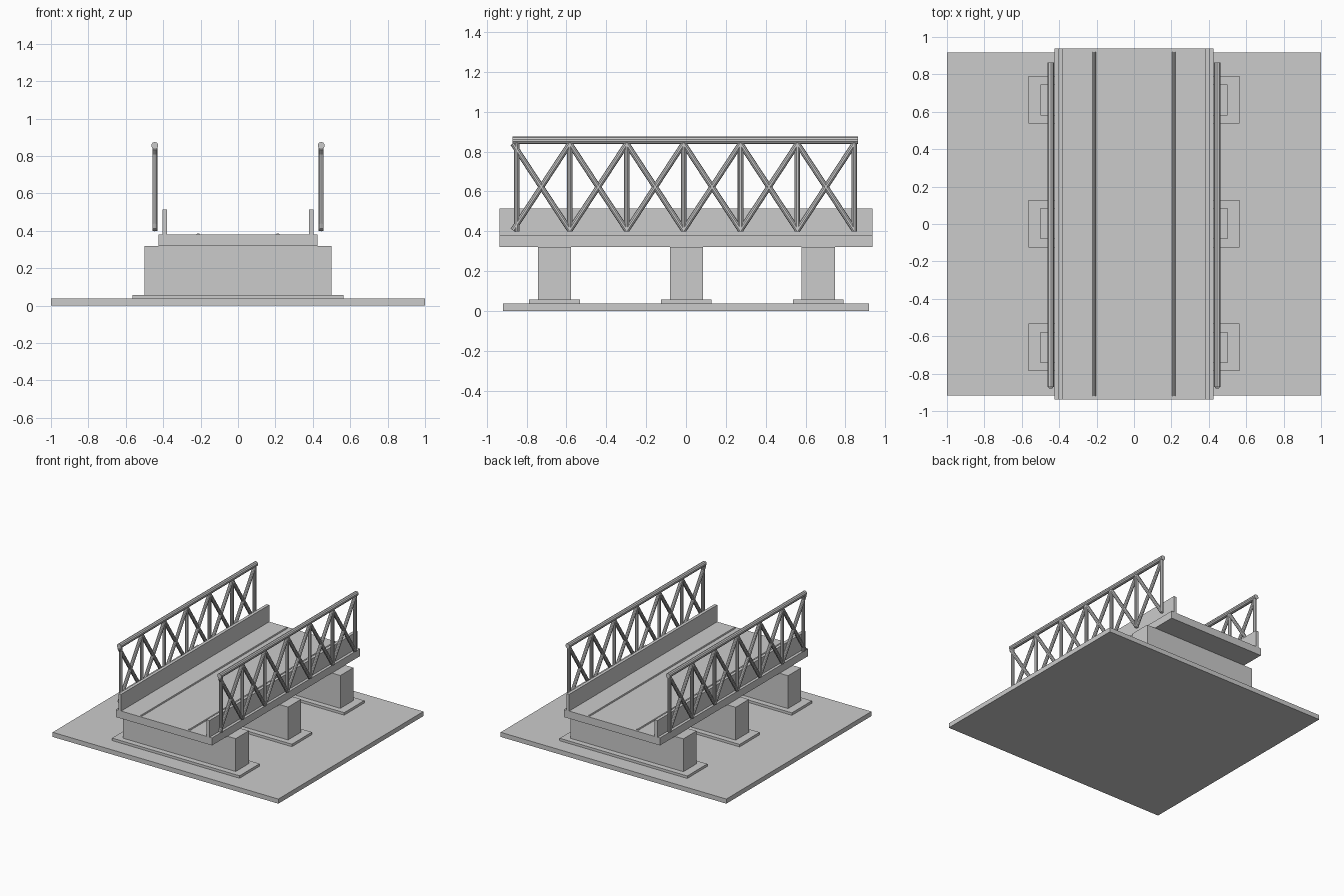
import bpy
from mathutils import Vector

if "Cube" in bpy.data.objects:
    bpy.data.objects.remove(bpy.data.objects["Cube"])


def box(name, x, y, z):
    """Box from (min, max) ranges on each axis."""
    bpy.ops.mesh.primitive_cube_add(size=1, location=[(a + b) / 2 for a, b in (x, y, z)])
    ob = bpy.context.object
    ob.name = name
    ob.scale = [b - a for a, b in (x, y, z)]
    bpy.ops.object.transform_apply(location=False, rotation=False, scale=True)
    return ob


def rod(name, p, q, r, sides=10):
    """Straight round bar from p to q."""
    p, q = Vector(p), Vector(q)
    d = q - p
    bpy.ops.mesh.primitive_cylinder_add(vertices=sides, radius=r, depth=d.length,
                                        location=(p + q) / 2)
    ob = bpy.context.object
    ob.name = name
    ob.rotation_euler = d.to_track_quat('Z', 'Y').to_euler()
    bpy.ops.object.shade_smooth_by_angle()
    return ob


# Base slab
box("base_slab", (-1, 1), (-0.918, 0.918), (0, 0.037))

# Footings and piers
for i, y in enumerate((-0.66, 0.002, 0.664)):
    box(f"footing_{i}", (-0.565, 0.565), (y - 0.127, y + 0.127), (0.037, 0.057))
    box(f"pier_{i}", (-0.5, 0.5), (y - 0.083, y + 0.083), (0.057, 0.32))

# Deck
box("deck", (-0.426, 0.426), (-0.937, 0.937), (0.32, 0.38))

# Truss node spacing along the bridge
nodes = [-0.869 + 0.2857 * i for i in range(7)]
LOW, HIGH = 0.405, 0.84

for side, s in (("left", -1), ("right", 1)):
    # Parapet wall and lane line
    x0, x1 = sorted((s * 0.379, s * 0.404))
    box(f"parapet_{side}", (x0, x1), (-0.937, 0.937), (0.38, 0.514))
    rod(f"lane_line_{side}", (s * 0.213, -0.92, 0.378), (s * 0.213, 0.92, 0.378), 0.009)

    # Side truss: top rail, posts, crossed braces
    x = s * 0.445
    rod(f"top_rail_{side}", (x, -0.872, 0.856), (x, 0.864, 0.856), 0.019)
    for i, y in enumerate(nodes):
        py = max(y, -0.85)
        rod(f"post_{side}_{i}", (x, py, 0.4), (x, py, 0.845), 0.014)
    for i, (a, b) in enumerate(zip(nodes, nodes[1:])):
        rod(f"brace_up_{side}_{i}", (x, a, LOW), (x, b, HIGH), 0.014)
        rod(f"brace_down_{side}_{i}", (x, a, HIGH), (x, b, LOW), 0.014)
